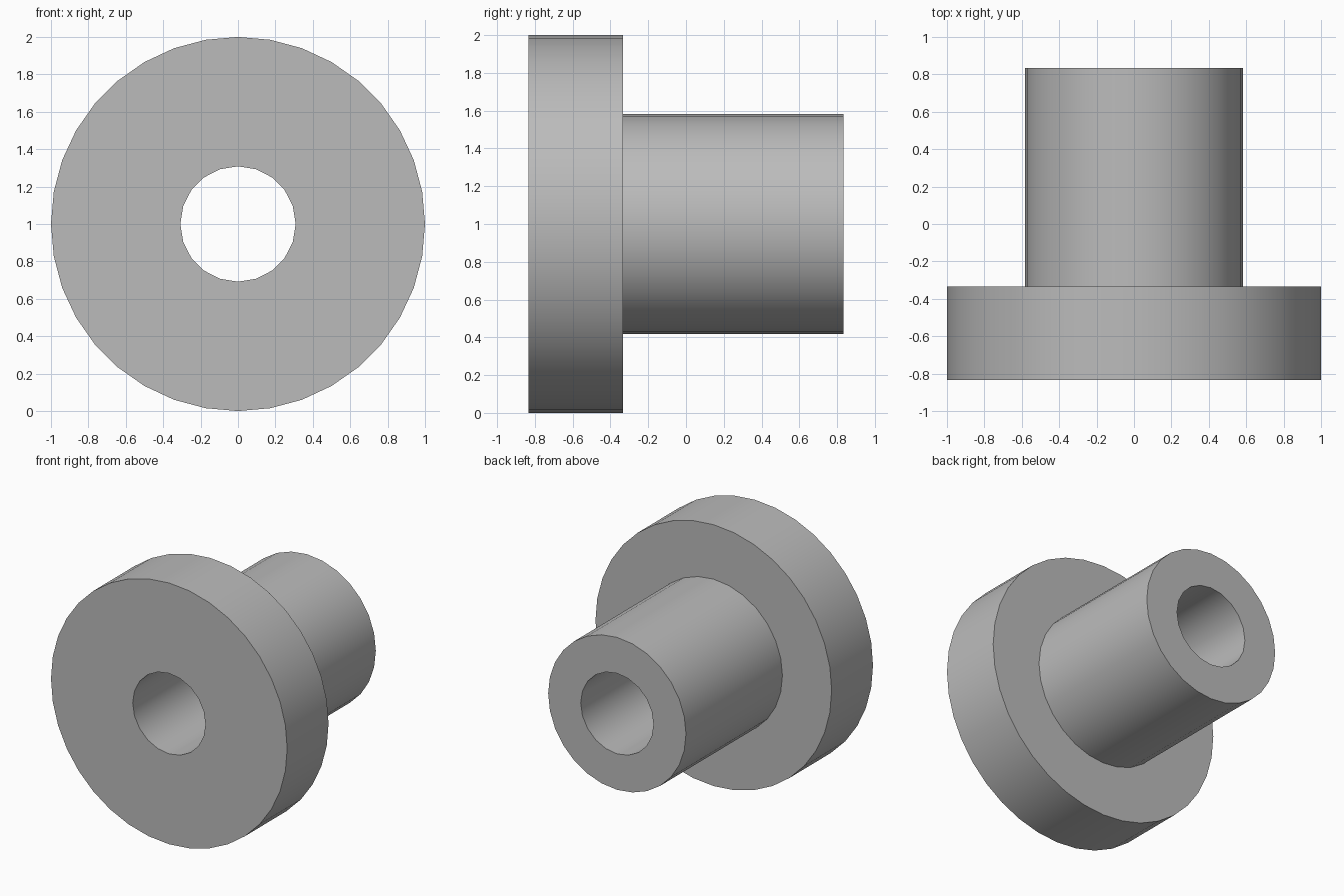
import bpy, math

if "Cube" in bpy.data.objects:
    bpy.data.objects.remove(bpy.data.objects["Cube"])

grey = bpy.data.materials.new("plain grey")
grey.diffuse_color = (0.5, 0.5, 0.5, 1)
grey.use_nodes = True
grey.node_tree.nodes["Principled BSDF"].inputs["Base Color"].default_value = grey.diffuse_color


def cylinder(name, radius, y0, y1, sides):
    """Cylinder lying along y, centred at height 1."""
    bpy.ops.mesh.primitive_cylinder_add(
        vertices=sides, radius=radius, depth=y1 - y0,
        location=(0, (y0 + y1) / 2, 1), rotation=(math.pi / 2, 0, 0))
    ob = bpy.context.object
    ob.name = name
    ob.data.materials.append(grey)
    bpy.ops.object.transform_apply(location=True, rotation=True, scale=True)
    return ob


def combine(target, tool, operation):
    """Apply a boolean and discard the tool."""
    mod = target.modifiers.new(operation.lower(), 'BOOLEAN')
    mod.operation = operation
    mod.solver = 'EXACT'
    mod.object = tool
    bpy.ops.object.select_all(action='DESELECT')
    target.select_set(True)
    bpy.context.view_layer.objects.active = target
    bpy.ops.object.modifier_apply(modifier=mod.name)
    bpy.data.objects.remove(tool)


# Wide flange at the front, narrower sleeve behind it
bushing = cylinder("flanged_bushing", 1.0, -0.8333, -0.3333, 36)
sleeve = cylinder("sleeve", 0.5833, -0.6, 0.8333, 28)
combine(bushing, sleeve, 'UNION')

# Through bore
bore = cylinder("bore_cutter", 0.3083, -1.2, 1.2, 20)
combine(bushing, bore, 'DIFFERENCE')

bpy.ops.object.shade_smooth_by_angle(angle=math.radians(30))
